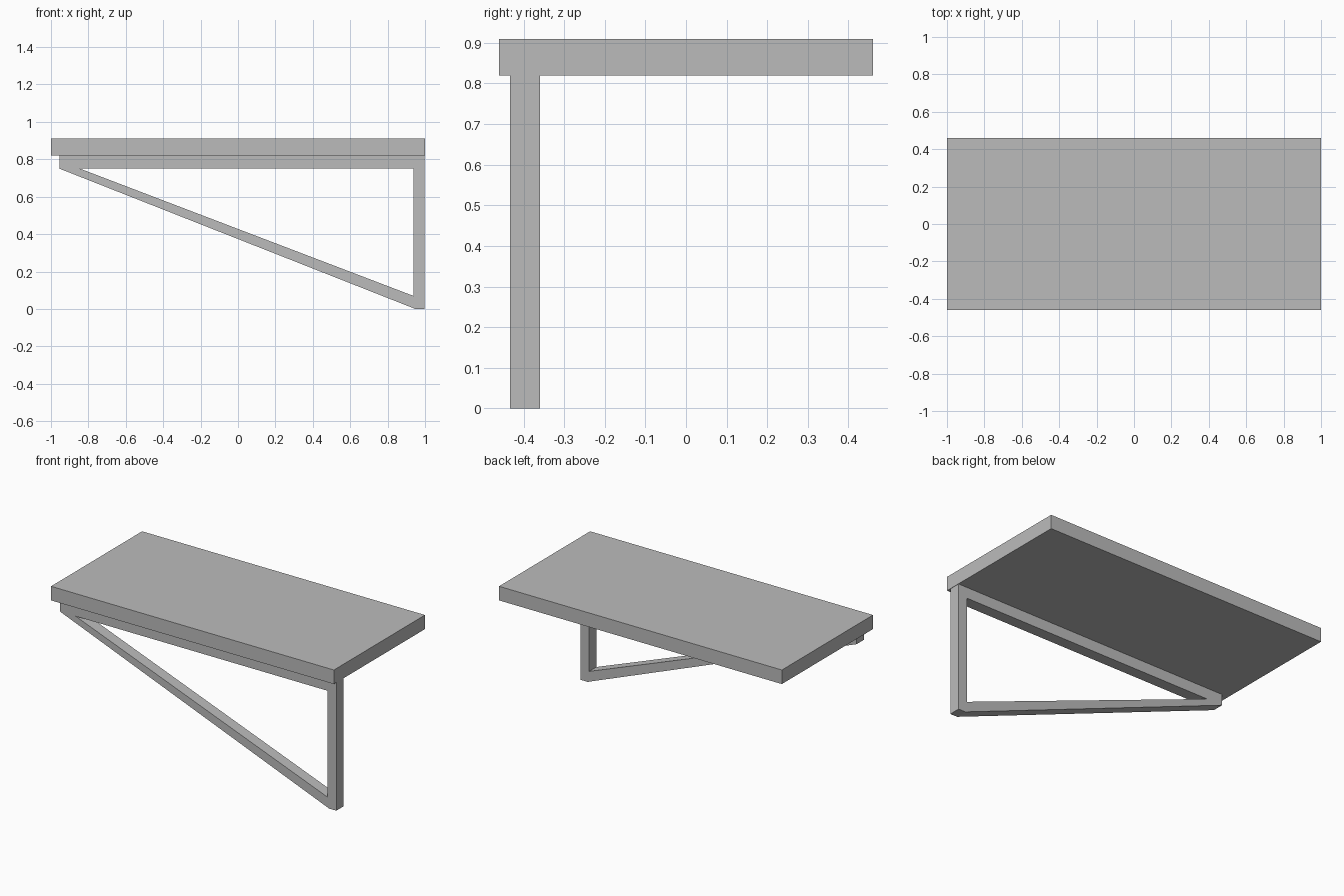
import bpy
import bmesh
from mathutils import Vector

cube = bpy.data.objects.get("Cube")
if cube:
    bpy.data.objects.remove(cube, do_unlink=True)

grey = bpy.data.materials.new("plain grey")
grey.use_nodes = True
colour = (0.5, 0.5, 0.5, 1)
grey.diffuse_color = colour
grey.node_tree.nodes["Principled BSDF"].inputs["Base Color"].default_value = colour


def extrude_profile(name, loops, y_front, y_back):
    """Fill closed x-z loops (inner loops become holes) and extrude along y."""
    bm = bmesh.new()
    edges = []
    for loop in loops:
        verts = [bm.verts.new((x, y_front, z)) for x, z in loop]
        edges += [bm.edges.new((a, b)) for a, b in zip(verts, verts[1:] + verts[:1])]
    bmesh.ops.triangle_fill(bm, edges=edges, use_beauty=True, normal=Vector((0, -1, 0)))
    result = bmesh.ops.extrude_face_region(bm, geom=bm.faces[:], use_keep_orig=True)
    moved = [g for g in result["geom"] if isinstance(g, bmesh.types.BMVert)]
    bmesh.ops.translate(bm, verts=moved, vec=(0, y_back - y_front, 0))
    bmesh.ops.recalc_face_normals(bm, faces=bm.faces[:])
    bmesh.ops.dissolve_limit(bm, angle_limit=0.01, verts=bm.verts[:], edges=bm.edges[:])
    mesh = bpy.data.meshes.new(name)
    bm.to_mesh(mesh)
    bm.free()
    mesh.materials.append(grey)
    obj = bpy.data.objects.new(name, mesh)
    bpy.context.collection.objects.link(obj)
    return obj


# Flat board on top
board_bottom, board_top = 0.82, 0.91
extrude_profile("board", [[(-1, board_bottom), (1, board_bottom), (1, board_top), (-1, board_top)]],
                -0.46, 0.46)

# Triangular support frame: top rail, upright post and diagonal brace in one piece
outer = [(-0.955, board_bottom), (-0.955, 0.75), (0.935, 0.005),
         (0.945, 0), (0.998, 0), (0.998, board_bottom)]
inner = [(-0.845, 0.75), (0.937, 0.07), (0.937, 0.75)]
extrude_profile("support_frame", [outer, inner], -0.433, -0.36)
